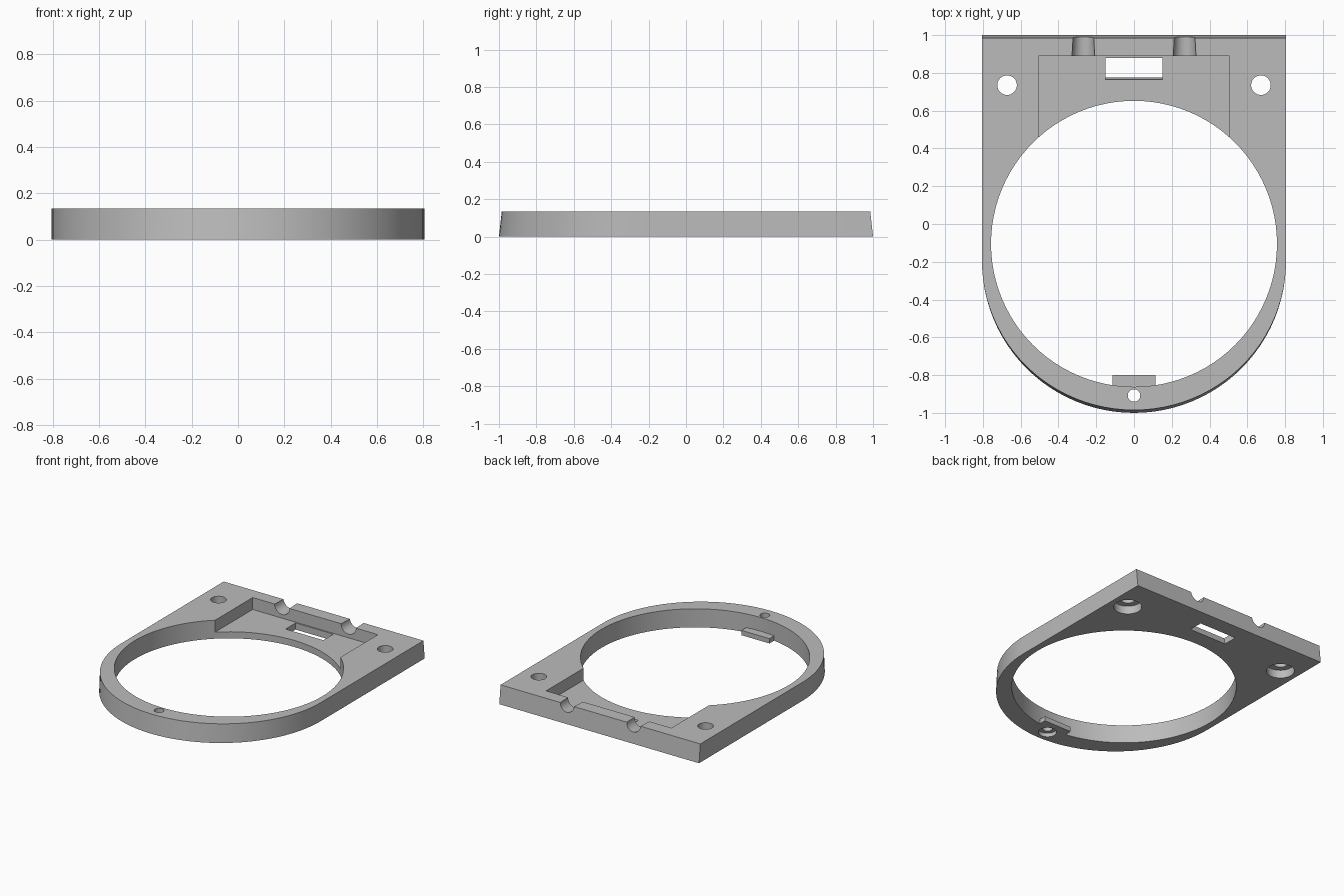
import bpy, bmesh
from math import cos, sin, pi, radians
from mathutils import Matrix

cube = bpy.data.objects.get("Cube")
if cube:
    bpy.data.objects.remove(cube, do_unlink=True)

HEIGHT = 0.135
FLOOR = 0.048

grey = bpy.data.materials.new("matte grey")
grey.use_nodes = True
colour = (0.5, 0.5, 0.5, 1)
grey.diffuse_color = colour
grey.node_tree.nodes["Principled BSDF"].inputs["Base Color"].default_value = colour


def make_object(name, bm):
    bmesh.ops.recalc_face_normals(bm, faces=bm.faces)
    mesh = bpy.data.meshes.new(name)
    bm.to_mesh(mesh)
    bm.free()
    mesh.materials.append(grey)
    obj = bpy.data.objects.new(name, mesh)
    bpy.context.collection.objects.link(obj)
    return obj


def loft(name, low, high, z0, z1):
    """Solid between two outlines with matching points."""
    bm = bmesh.new()
    a = [bm.verts.new((x, y, z0)) for x, y in low]
    b = [bm.verts.new((x, y, z1)) for x, y in high]
    bm.faces.new(a[::-1])
    bm.faces.new(b)
    for i in range(len(a)):
        j = (i + 1) % len(a)
        bm.faces.new((a[i], a[j], b[j], b[i]))
    return make_object(name, bm)


def rect(w, y0, y1):
    return [(-w, y0), (w, y0), (w, y1), (-w, y1)]


def disc(x, y, r, n):
    return [(x + r * cos(2 * pi * i / n), y + r * sin(2 * pi * i / n)) for i in range(n)]


def combine(target, tool, operation="DIFFERENCE"):
    tool.hide_render = True
    mod = target.modifiers.new(tool.name, "BOOLEAN")
    mod.operation, mod.object, mod.solver = operation, tool, "EXACT"
    bpy.context.view_layer.objects.active = target
    bpy.ops.object.modifier_apply(modifier=mod.name)
    bpy.data.objects.remove(tool, do_unlink=True)


def bore(x, y, r, wide, depth):
    """Through hole with a counterbore from underneath."""
    for radius, z0, z1 in ((r, -0.1, 0.3), (wide, -0.1, depth)):
        ring = disc(x, y, radius, 32)
        combine(body, loft("bore", ring, ring, z0, z1))


# Body outline: square back, round front, leaning in at both ends
def outline(front, back):
    arc = [(-0.805 * cos(pi * i / 48), -0.195 - front * sin(pi * i / 48)) for i in range(49)]
    return arc + [(0.805, back), (-0.805, back)]


body = loft("mounting_frame", outline(0.805, 1.0), outline(0.79, 0.985), 0, HEIGHT)

# Large round opening
opening = disc(0, -0.105, 0.757, 96)
combine(body, loft("opening", opening, opening, -0.1, 0.3))

# Small tab inside the front of the ring
tab = rect(0.113, -0.9, -0.8)
combine(body, loft("tab", tab, tab, 0, 0.035), "UNION")

# Recessed pocket behind the opening
pocket = rect(0.505, 0, 0.89)
combine(body, loft("pocket", pocket, pocket, FLOOR, 0.3))

# Slot through the pocket floor
combine(body, loft("slot", rect(0.152, 0.775, 0.88), rect(0.152, 0.764, 0.88), -0.001, FLOOR + 0.001))

# Tapered cable grooves in the back wall
for side in (-1, 1):
    bm = bmesh.new()
    bmesh.ops.create_cone(
        bm, cap_ends=True, segments=32, radius1=0.061, radius2=0.053, depth=0.14,
        matrix=Matrix.Translation((side * 0.268, 0.95, HEIGHT)) @ Matrix.Rotation(radians(-90), 4, "X"))
    combine(body, make_object("groove", bm))

# Screw holes
for side in (-1, 1):
    bore(side * 0.672, 0.735, 0.052, 0.095, 0.06)
bore(0, -0.908, 0.033, 0.062, 0.028)

bpy.ops.object.select_all(action="DESELECT")
body.select_set(True)
bpy.context.view_layer.objects.active = body
bpy.ops.object.shade_smooth_by_angle(angle=radians(20))
